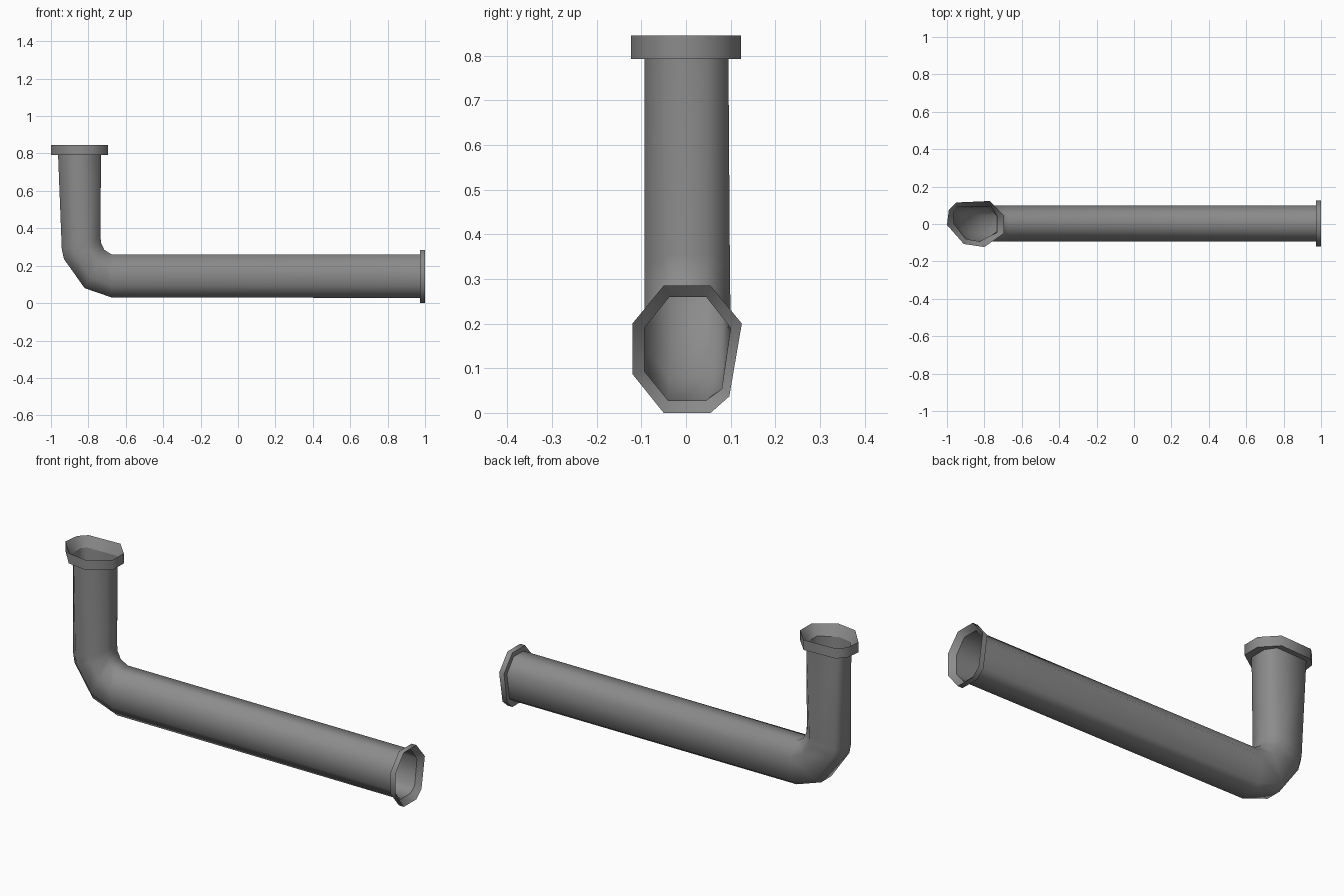
import bpy, bmesh, math
from mathutils import Vector

cube = bpy.data.objects.get("Cube")
if cube:
    bpy.data.objects.remove(cube, do_unlink=True)

# Single dull metal colour
metal = bpy.data.materials.new("dull grey metal")
metal.use_nodes = True
GREY = (0.26, 0.26, 0.26, 1)
metal.diffuse_color = GREY
bsdf = metal.node_tree.nodes["Principled BSDF"]
bsdf.inputs["Base Color"].default_value = GREY
bsdf.inputs["Roughness"].default_value = 0.8


def loft(name, rings, closed=False, smooth=60):
    """Skin a list of equal point rings; closed joins the last ring to the first."""
    bm = bmesh.new()
    loops = [[bm.verts.new(p) for p in ring] for ring in rings]
    pairs = list(zip(loops, loops[1:]))
    if closed:
        pairs.append((loops[-1], loops[0]))
    for a, b in pairs:
        n = len(a)
        for i in range(n):
            j = (i + 1) % n
            bm.faces.new((a[i], a[j], b[j], b[i]))
    bmesh.ops.recalc_face_normals(bm, faces=bm.faces)
    mesh = bpy.data.meshes.new(name)
    bm.to_mesh(mesh)
    bm.free()
    mesh.materials.append(metal)
    obj = bpy.data.objects.new(name, mesh)
    bpy.context.collection.objects.link(obj)
    bpy.ops.object.select_all(action='DESELECT')
    obj.select_set(True)
    bpy.context.view_layer.objects.active = obj
    bpy.ops.object.shade_smooth_by_angle(angle=math.radians(smooth))
    return obj


# Uneven eight-sided sections: (y, fraction from outside to inside of the bend)
side_section = [(-.093, .7), (-.037, 1), (.045, 1), (.1, .7),
                (.08, .11), (.045, 0), (-.04, 0), (-.093, .28)]
top_section = [(-.093, .6), (-.045, 1), (.045, 1), (.095, .85),
               (.09, .08), (.065, 0), (0, 0), (-.08, .27)]

# Stations along the pipe: outer (x, z), inner (x, z), blend between sections
stations = [((.972, .028), (.972, .26), 0),
            ((-.675, .03), (-.675, .26), 0),
            ((-.82, .08), (-.715, .285), .1),
            ((-.93, .235), (-.732, .32), .25),
            ((-.942, .285), (-.735, .355), .35),
            ((-.962, .792), (-.733, .792), 1)]


def ring(outer, inner, blend):
    points = []
    for a, b in zip(side_section, top_section):
        y, t = Vector(a).lerp(Vector(b), blend)
        x, z = Vector(outer).lerp(Vector(inner), t)
        points.append(Vector((x, y, z)))
    return points


rings = [ring(*s) for s in stations]
loft("bent_pipe", rings)

# Flanges: flat back, upright edge and a funnel sloping into the pipe mouth
side_rim = [(-.12, .2), (-.05, .285), (.055, .285), (.125, .2),
            (.097, .037), (.055, 0), (-.05, 0), (-.12, .087)]
top_rim = [(-.80, -.123), (-.695, -.05), (-.695, .043), (-.77, .123),
           (-.95, .115), (-.99, .075), (-1, -.005), (-.91, -.107)]
loft("side_flange", [rings[0],
                     [(.972, y, z) for y, z in side_rim],
                     [(1, y, z) for y, z in side_rim]], closed=True)
loft("top_flange", [rings[-1],
                    [(x, y, .792) for x, y in top_rim],
                    [(x, y, .845) for x, y in top_rim]], closed=True)
